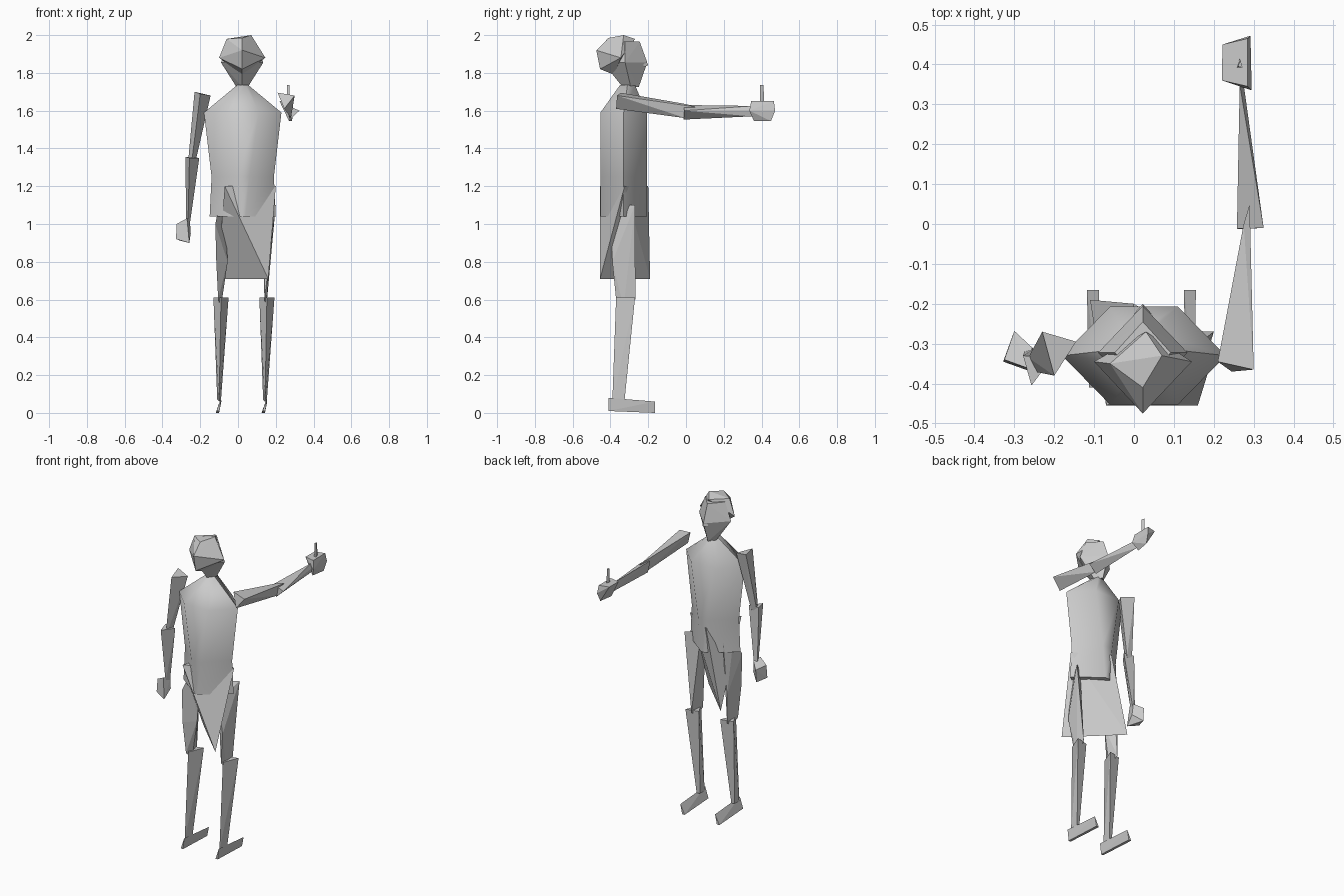
import bpy, bmesh, math


def finish(name, bm, smooth=False):
    bmesh.ops.recalc_face_normals(bm, faces=bm.faces)
    me = bpy.data.meshes.new(name)
    bm.to_mesh(me)
    bm.free()
    ob = bpy.data.objects.new(name, me)
    bpy.context.collection.objects.link(ob)
    if smooth:
        bpy.ops.object.select_all(action='DESELECT')
        ob.select_set(True)
        bpy.context.view_layer.objects.active = ob
        bpy.ops.object.shade_smooth_by_angle(angle=math.radians(50))
    return ob


def hull(name, pts, dx=0.0):
    """Faceted convex part spanned by a few corner points."""
    bm = bmesh.new()
    for x, y, z in pts:
        bm.verts.new((x + dx, y, z))
    bmesh.ops.convex_hull(bm, input=bm.verts[:])
    loose = [v for v in bm.verts if not v.link_faces]
    bmesh.ops.delete(bm, geom=loose, context='VERTS')
    return finish(name, bm)


def loft(name, rings):
    """Closed skin through rings with equal point counts."""
    bm = bmesh.new()
    vs = [[bm.verts.new(p) for p in r] for r in rings]
    n = len(vs[0])
    for a, b in zip(vs, vs[1:]):
        for i in range(n):
            j = (i + 1) % n
            bm.faces.new((a[i], a[j], b[j], b[i]))
    bm.faces.new(vs[0][::-1])
    bm.faces.new(vs[-1])
    return finish(name, bm, True)


def torso_ring(z, cx, cy, rx, ry, flat):
    """Hexagon pointing to both sides; flat = half width of front and back."""
    return [(cx - rx, cy, z), (cx - flat, cy - ry, z), (cx + flat, cy - ry, z),
            (cx + rx, cy, z), (cx + flat, cy + ry, z), (cx - flat, cy + ry, z)]


# torso, almost a diamond at the hem, broad at the shoulders
loft("torso", [torso_ring(1.04, .025, -.33, .175, .123, .015),
               torso_ring(1.25, .025, -.33, .165, .123, .035),
               torso_ring(1.59, .025, -.33, .205, .123, .085),
               torso_ring(1.735, .025, -.31, .03, .04, .015)])

# twisted wedge-shaped tunic skirt
hull("tunic_skirt", [(-.07, -.455, 1.2), (.2, -.325, 1.2), (0, -.2, 1.2),
                     (.16, -.455, .71), (-.11, -.19, .71)])


# head: diamond-section face with hair cap and nose
def diamond(z, cx, rx, y0, y1):
    m = (y0 + y1) / 2
    return [(cx - rx, m, z), (cx, y0, z), (cx + rx, m, z), (cx, y1, z)]


hull("face", diamond(1.725, .022, .03, -.335, -.25)
     + diamond(1.855, .022, .112, -.44, -.205)
     + diamond(1.965, .022, .07, -.40, -.245))
hull("hair", [(.022, -.475, 1.92), (.022, -.455, 1.82), (.022, -.38, 1.79),
              (-.10, -.345, 1.88), (.145, -.345, 1.88), (-.06, -.35, 1.98),
              (.07, -.33, 2.0), (.022, -.41, 1.985), (.03, -.27, 1.98)])
hull("nose", [(.022, -.2, 1.84), (.0, -.225, 1.83), (.044, -.225, 1.83),
              (.022, -.225, 1.90)])

# thighs
hull("left_thigh", [(-.12, -.39, 1.0), (-.07, -.27, 1.1), (-.10, -.33, 1.1),
                    (-.115, -.39, .80), (-.055, -.33, .80), (-.10, -.268, .78),
                    (-.105, -.37, .60), (-.09, -.33, .56), (-.10, -.268, .60)])
hull("right_thigh", [(.20, -.27, 1.1), (.125, -.33, 1.1), (.14, -.395, 1.0),
                     (.165, -.39, .80), (.14, -.37, .60), (.15, -.33, .56),
                     (.15, -.268, .60)])

# calves and feet: the same shapes repeated on both sides
for side, dx in (("left", 0.0), ("right", 0.243)):
    hull(side + "_calf", [(-.13, -.29, .61), (-.05, -.27, .61), (-.09, -.37, .61),
                          (-.11, -.33, .07), (-.09, -.325, .07), (-.10, -.39, .06)], dx)
    hull(side + "_foot", [(-.113, -.41, .01), (-.09, -.41, .08), (-.098, -.41, .01),
                          (-.118, -.165, 0), (-.088, -.165, .06), (-.10, -.165, 0)], dx)

# hanging arm
hull("hanging_upper_arm", [(-.23, -.27, 1.70), (-.145, -.295, 1.68), (-.20, -.38, 1.69),
                           (-.265, -.335, 1.32), (-.225, -.33, 1.33), (-.25, -.37, 1.29)])
hull("hanging_forearm", [(-.278, -.33, 1.355), (-.205, -.335, 1.35), (-.257, -.405, 1.35),
                         (-.275, -.32, 1.0), (-.255, -.315, 1.0), (-.265, -.345, 1.0)])
hull("hanging_hand", [(-.325, -.34, 1.0), (-.30, -.268, .99), (-.27, -.36, 1.03),
                      (-.255, -.31, 1.02), (-.258, -.37, .90), (-.25, -.315, .95),
                      (-.328, -.345, .92), (-.30, -.275, .91)])

# raised arm reaching out with a pointing finger
hull("raised_upper_arm", [(.21, -.345, 1.695), (.30, -.365, 1.68), (.245, -.37, 1.61),
                          (.275, .0, 1.635), (.29, .05, 1.62), (.28, .0, 1.56)])
hull("raised_forearm", [(.258, -.012, 1.63), (.325, -.01, 1.60), (.275, -.012, 1.553),
                        (.265, .35, 1.625), (.275, .35, 1.60), (.268, .35, 1.57)])
hull("raised_hand", [(.22, .36, 1.65), (.222, .45, 1.65), (.285, .345, 1.65),
                     (.285, .465, 1.65), (.295, .335, 1.60), (.292, .472, 1.60),
                     (.27, .36, 1.545), (.285, .45, 1.545)])
hull("raised_finger", [(.258, .392, 1.63), (.272, .392, 1.63), (.265, .415, 1.63),
                       (.26, .395, 1.735), (.272, .392, 1.735), (.267, .41, 1.735)])
